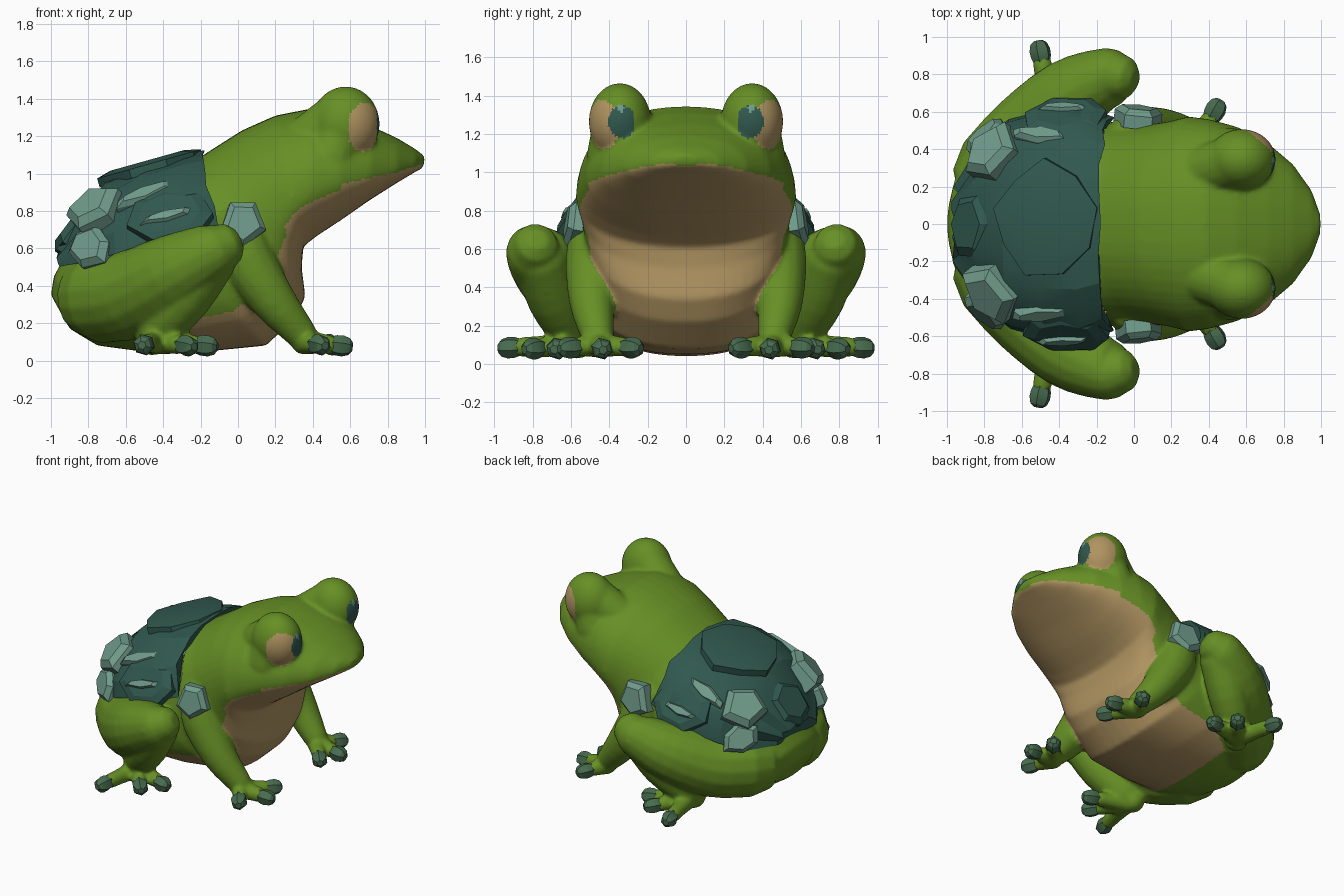
import bpy, bmesh, math, random
from mathutils import Vector, Quaternion
from mathutils.bvhtree import BVHTree

if "Cube" in bpy.data.objects:
    bpy.data.objects.remove(bpy.data.objects["Cube"])

random.seed(4)


def material(name, rgb):
    m = bpy.data.materials.new(name)
    lin = [((c / 255 + 0.055) / 1.055) ** 2.4 for c in rgb]
    m.diffuse_color = (*lin, 1)
    m.use_nodes = True
    m.node_tree.nodes["Principled BSDF"].inputs["Base Color"].default_value = m.diffuse_color
    return m


GREEN = material("leaf green", (102, 143, 37))
TAN = material("belly tan", (176, 148, 97))
DARK = material("dark teal", (48, 88, 78))
LIGHT = material("light teal", (112, 155, 139))
TIP = material("toe grey green", (72, 108, 80))
skin = bmesh.new()  # collects all soft parts before they are fused


def finish(name, bm, mats, angle=40):
    me = bpy.data.meshes.new(name)
    bm.to_mesh(me)
    bm.free()
    for m in mats:
        me.materials.append(m)
    me.shade_smooth()
    me.set_sharp_from_angle(angle=math.radians(angle))
    ob = bpy.data.objects.new(name, me)
    bpy.context.collection.objects.link(ob)
    return ob


def add_skin(bm):
    me = bpy.data.meshes.new("soft_part")
    bm.to_mesh(me)
    bm.free()
    skin.from_mesh(me)
    bpy.data.meshes.remove(me)


def loft(rings, index=lambda i, j: 0):
    """Closed skin through rings of points, with capped ends."""
    bm = bmesh.new()
    vs = [[bm.verts.new(p) for p in r] for r in rings]
    n = len(vs[0])
    for i in range(len(vs) - 1):
        for j in range(n):
            k = (j + 1) % n
            f = bm.faces.new((vs[i][j], vs[i][k], vs[i + 1][k], vs[i + 1][j]))
            f.material_index = index(i, j)
    bm.faces.new(vs[0])
    bm.faces.new(vs[-1])
    bmesh.ops.recalc_face_normals(bm, faces=bm.faces)
    return bm


def limb(pts, sides=16, side=1, steps=3):
    """Round-ended tube through (x, y, z, radius) points."""
    P = [Vector((p[0], p[1] * side, p[2], p[3])) for p in pts]
    E = [2 * P[0] - P[1]] + P + [2 * P[-1] - P[-2]]
    path = []
    for i in range(1, len(E) - 2):
        a, b, c, d = E[i - 1:i + 3]
        for s in range(steps):
            t = s / steps
            path.append(0.5 * (2 * b + (c - a) * t + (2 * a - 5 * b + 4 * c - d) * t * t
                               + (3 * b - a - 3 * c + d) * t ** 3))
    path.append(P[-1])
    pos = [p.to_3d() for p in path]
    rad = [p[3] for p in path]
    first, last = (pos[0] - pos[1]).normalized(), (pos[-1] - pos[-2]).normalized()
    r0, r1 = rad[0], rad[-1]
    # rounded ends
    pos = [pos[0] + first * r0 * k for k in (0.9, 0.6)] + pos + [pos[-1] + last * r1 * k for k in (0.6, 0.9)]
    rad = [r0 * 0.4, r0 * 0.8] + rad + [r1 * 0.8, r1 * 0.4]
    n = (pos[1] - pos[0]).orthogonal()
    rings = []
    for i, p in enumerate(pos):
        t = (pos[min(i + 1, len(pos) - 1)] - pos[max(i - 1, 0)]).normalized()
        n = (n - t * n.dot(t)).normalized()
        b = t.cross(n)
        rings.append([p + rad[i] * (n * math.cos(a) + b * math.sin(a))
                      for a in (2 * math.pi * j / sides for j in range(sides))])
    return loft(rings)


def plate(name, c, normal, su, sv, thick, mat, side=1, roll=0, n=7):
    """Rough stone plate: jittered polygon, bevelled towards its top, open below."""
    q = Vector(normal).to_track_quat('Z', 'Y') @ Quaternion((0, 0, 1), roll)
    rs = [random.uniform(0.85, 1.15) for _ in range(n)]
    rows = []
    for k, z in ((1.0, -thick), (1.0, thick * 0.4), (0.72, thick)):
        row = []
        for j in range(n):
            a = 2 * math.pi * (j + 0.5) / n
            p = Vector(c) + q @ Vector((su * k * rs[j] * math.cos(a), sv * k * rs[j] * math.sin(a), z))
            row.append((p.x, p.y * side, p.z))
        rows.append(row)
    bm = loft(rows)
    bm.faces.ensure_lookup_table()
    bmesh.ops.delete(bm, geom=[bm.faces[-2]], context='FACES')
    return finish(name, bm, [mat], 20)


# Head and torso: top x,z / bottom x,z / half width / height of widest line / tan limit
BODY = [
    (1.0, 1.09, 0.99, 1.03, 0.06, 0.30, 0.1), (0.95, 1.13, 0.95, 1.01, 0.18, 0.25, 0.1),
    (0.85, 1.19, 0.85, 0.95, 0.32, 0.28, 0.1), (0.72, 1.25, 0.70, 0.855, 0.44, 0.36, 0.15),
    (0.55, 1.31, 0.55, 0.75, 0.52, 0.41, 0.25), (0.38, 1.345, 0.42, 0.665, 0.56, 0.40, 0.3),
    (0.20, 1.31, 0.35, 0.61, 0.575, 0.38, 0.3), (0.02, 1.23, 0.34, 0.50, 0.55, 0.42, 0.38),
    (-0.2, 1.09, 0.36, 0.34, 0.53, 0.48, 0.5), (-0.4, 0.99, 0.30, 0.22, 0.54, 0.5, 0.5),
    (-0.6, 0.87, 0.15, 0.08, 0.55, 0.5, 0.45), (-0.78, 0.73, -0.15, 0.05, 0.54, 0.5, 0.5),
    (-0.9, 0.60, -0.45, 0.04, 0.48, 0.5, 2), (-0.985, 0.45, -0.75, 0.08, 0.35, 0.5, 2),
    (-1.0, 0.35, -0.9, 0.17, 0.16, 0.5, 2)]
SEG = 48
rings = []
for xt, zt, xb, zb, w, f, _ in BODY:
    top, bot = Vector((xt, 0, zt)), Vector((xb, 0, zb))
    mid = bot.lerp(top, f)
    ring = []
    for j in range(SEG):
        a = 2 * math.pi * j / SEG
        c, s = math.cos(a), math.sin(a)
        p = mid + ((top if s > 0 else bot) - mid) * abs(s) ** (0.95 if s > 0 else 0.9)
        p.y = w * math.copysign(abs(c) ** 0.88, c)
        ring.append(p)
    rings.append(ring)
add_skin(loft(rings, lambda i, j: int(math.sin(2 * math.pi * (j + 0.5) / SEG) < -BODY[i][6])))

# Stone shell over the back: top x,z / side x,z / half width
SHELL = [(-0.2, 1.06, -0.13, 0.72, 0.52), (-0.19, 1.115, -0.11, 0.73, 0.57), (-0.32, 1.09, -0.26, 0.68, 0.63),
         (-0.5, 1.045, -0.44, 0.63, 0.62), (-0.70, 0.95, -0.65, 0.58, 0.56),
         (-0.84, 0.80, -0.82, 0.52, 0.44), (-0.96, 0.60, -0.94, 0.5, 0.22)]
rings = []
for xt, zt, xs, zs, w in SHELL:
    ring = []
    for j in range(13):
        a = math.pi * j / 12
        k = math.sin(a) ** 0.95 + random.uniform(-0.03, 0.03)
        ring.append((xs + (xt - xs) * k + random.uniform(-0.02, 0.02),
                     w * math.copysign(abs(math.cos(a)) ** 0.85, math.cos(a)), zs + (zt - zs) * k))
    rings.append(ring)
shell = loft(rings)
shell_tree = BVHTree.FromBMesh(shell)
shell.faces.ensure_lookup_table()
hidden = [shell.faces[i * 13 + 12] for i in range(len(SHELL) - 1)] + [shell.faces[-2]]
bmesh.ops.delete(shell, geom=hidden, context='FACES')
finish("back_shell", shell, [DARK], 20)
plate("back_plate", (-0.48, 0.03, 1.035), (-0.28, 0, 1), 0.29, 0.27, 0.035, DARK, n=9)
plate("rear_plate", (-0.86, 0, 0.70), (-0.8, 0, 0.6), 0.19, 0.19, 0.06, DARK, n=6)

for s, tag in ((1, "left"), (-1, "right")):
    # side stones
    plate(f"side_plate_{tag}", (-0.36, 0.57, 0.78), (-0.1, 0.8, 0.55), 0.24, 0.17, 0.04, DARK, s)
    plate(f"upper_streak_{tag}", (-0.50, 0.46, 0.87), (-0.2, 0.7, 0.7), 0.19, 0.05, 0.05, LIGHT, s, -0.5, 6)
    plate(f"lower_streak_{tag}", (-0.38, 0.60, 0.76), (-0.1, 0.8, 0.55), 0.15, 0.035, 0.045, LIGHT, s, -0.25, 6)
    plate(f"rear_stone_{tag}", (-0.76, 0.37, 0.80), (-0.55, 0.45, 0.65), 0.17, 0.16, 0.07, LIGHT, s, 0.3, 5)
    plate(f"low_stone_{tag}", (-0.78, 0.45, 0.60), (-0.55, 0.75, 0.3), 0.14, 0.11, 0.06, LIGHT, s, 0.2, 6)
    plate(f"shoulder_stone_{tag}", (0.025, 0.575, 0.735), (0.1, 0.95, 0.15), 0.12, 0.145, 0.05, LIGHT, s, 0.3, 5)

    # eye bump with painted iris, pupil and glint
    bm = bmesh.new()
    bmesh.ops.create_uvsphere(bm, u_segments=64, v_segments=48, radius=1)
    iris = Vector((0.66, 0.66 * s, -0.1)).normalized()
    pupil = Vector((0.99, -0.08 * s, 0.0)).normalized()
    glint = Vector((0.93, -0.02 * s, 0.33)).normalized()
    for f in bm.faces:
        d = f.calc_center_median().normalized()
        if d.dot(glint) > 0.992:
            f.material_index = 3
        elif d.dot(pupil) > math.cos(0.45):
            f.material_index = 2
        elif d.dot(iris) > math.cos(0.72):
            f.material_index = 1
    for v in bm.verts:
        v.co = Vector((0.575 + 0.182 * v.co.x, s * 0.345 + 0.162 * v.co.y, 1.265 + 0.2 * v.co.z))
    add_skin(bm)
    # brow behind and cheek below the eye
    add_skin(limb([(0.53, 0.33, 1.29, 0.14), (0.40, 0.29, 1.19, 0.14), (0.24, 0.24, 1.1, 0.12)], side=s))
    add_skin(limb([(0.55, 0.36, 1.24, 0.13), (0.50, 0.38, 1.08, 0.14)], side=s))

    # arms and hind legs
    add_skin(limb([(0.0, 0.45, 0.70, 0.15), (0.05, 0.48, 0.54, 0.15),
                   (0.19, 0.49, 0.32, 0.12), (0.34, 0.46, 0.14, 0.085)], side=s))
    add_skin(limb([(-0.72, 0.28, 0.34, 0.25), (-0.55, 0.48, 0.36, 0.24), (-0.34, 0.68, 0.47, 0.21),
                   (-0.15, 0.785, 0.575, 0.16), (-0.10, 0.79, 0.6, 0.135)], side=s))
    add_skin(limb([(-0.14, 0.76, 0.55, 0.14), (-0.28, 0.69, 0.34, 0.14),
                   (-0.42, 0.60, 0.17, 0.115), (-0.46, 0.56, 0.11, 0.085)], side=s))

    # fingers and toes with stony tips
    for part, root, tips in (
            ("finger", (0.35, 0.46, 0.10), ((0.49, 0.29, 0.085), (0.54, 0.44, 0.08), (0.43, 0.60, 0.085))),
            ("toe", (-0.44, 0.60, 0.1), ((-0.5, 0.91, 0.085), (-0.28, 0.79, 0.08), (-0.18, 0.67, 0.08)))):
        for i, t in enumerate(tips):
            a, b = Vector(root), Vector(t)
            u = (b - a).normalized()
            add_skin(limb([(*a, 0.07), (*a.lerp(b, 0.5), 0.056), (*(b - u * 0.05), 0.053)], 12, s))
            finish(f"{part}_tip_{i + 1}_{tag}",
                   limb([(*(b - u * 0.015), 0.056), (*(b + u * 0.02), 0.058)], 6, s, 1), [TIP], 20)

# Fuse the soft parts into one smooth skin, keeping the colour of the nearest part
colours = BVHTree.FromBMesh(skin)
skin.faces.ensure_lookup_table()
index = [f.material_index for f in skin.faces]
ob = finish("body_and_legs", skin, [])
mod = ob.modifiers.new("fuse", 'REMESH')
mod.mode, mod.voxel_size = 'VOXEL', 0.014
mod = ob.modifiers.new("soften", 'SMOOTH')
mod.factor, mod.iterations = 0.5, 8
fused = bpy.data.meshes.new_from_object(ob.evaluated_get(bpy.context.evaluated_depsgraph_get()))
bpy.data.objects.remove(ob)
bm = bmesh.new()
bm.from_mesh(fused)
bpy.data.meshes.remove(fused)


def under_shell(p):
    """Odd number of crossings in most directions, and well below the surface."""
    votes = 0
    for d in (Vector((0.13, 0.21, 0.97)), Vector((-0.31, -0.17, 0.93)), Vector((0.41, 0.09, -0.9))):
        o, hits = p.copy(), 0
        while hits < 12:
            hit = shell_tree.ray_cast(o, d)[0]
            if hit is None:
                break
            hits += 1
            o = hit + d * 1e-4
        votes += hits % 2
    return votes >= 2 and shell_tree.find_nearest(p)[3] > 0.012


for f in bm.faces:
    f.material_index = index[colours.find_nearest(f.calc_center_median())[2]]
bmesh.ops.delete(bm, geom=[v for v in bm.verts if under_shell(v.co)], context='VERTS')
finish("body_and_legs", bm, [GREEN, TAN, DARK, LIGHT], 60)
